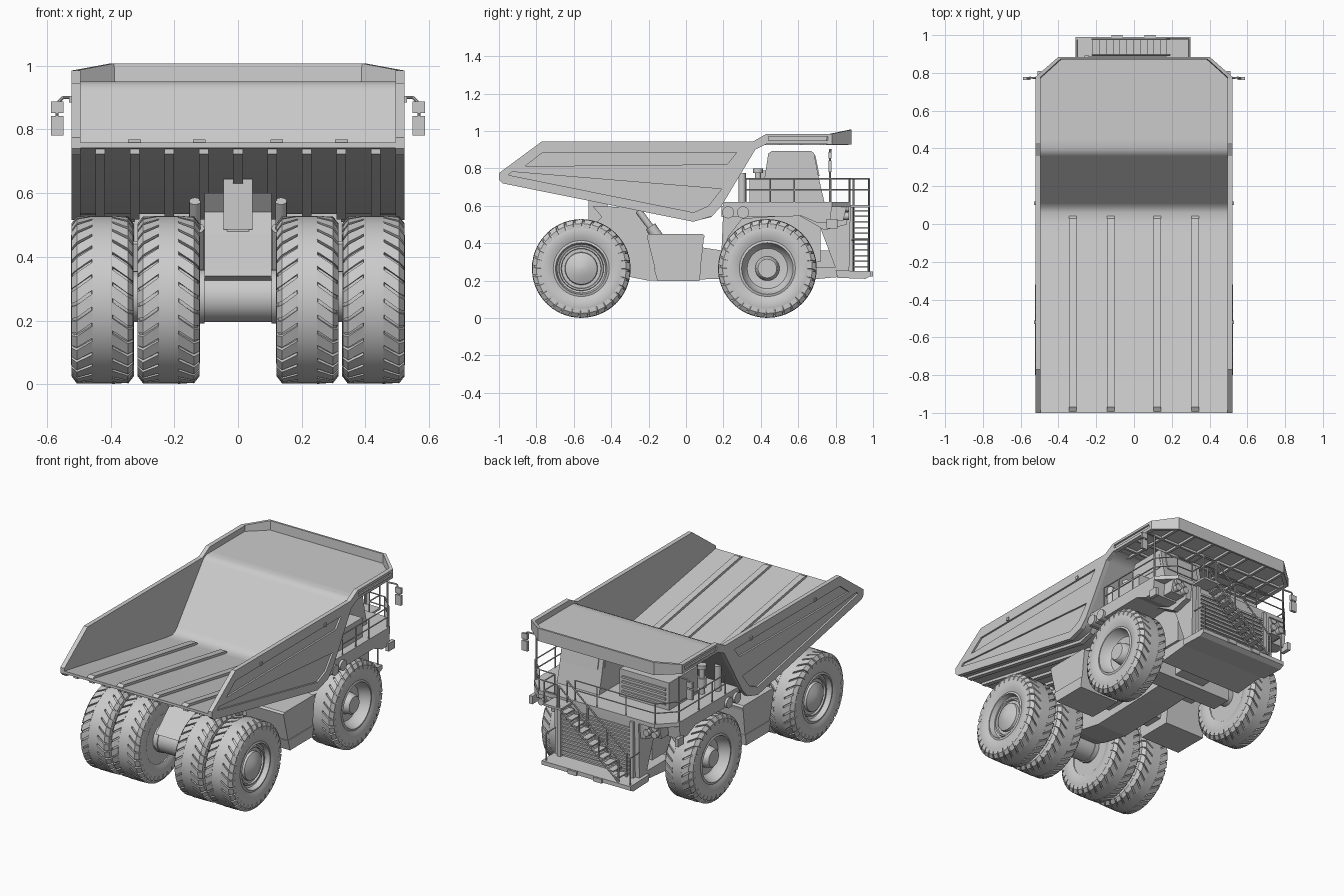
import bpy, bmesh, math
from mathutils import Vector, Matrix

if "Cube" in bpy.data.objects:
    bpy.data.objects.remove(bpy.data.objects["Cube"])


def finish(name, bm, smooth=False):
    bmesh.ops.recalc_face_normals(bm, faces=bm.faces[:])
    me = bpy.data.meshes.new(name)
    bm.to_mesh(me)
    bm.free()
    o = bpy.data.objects.new(name, me)
    bpy.context.collection.objects.link(o)
    if smooth:
        bpy.ops.object.select_all(action='DESELECT')
        o.select_set(True)
        bpy.context.view_layer.objects.active = o
        bpy.ops.object.shade_smooth_by_angle(angle=math.radians(35))
    return o


def add_prism(bm, pts, a, b, axis='x'):
    """Extrude a (y,z) profile along x, or an (x,y) outline along z."""
    put = (lambda p, t: (t, p[0], p[1])) if axis == 'x' else (lambda p, t: (p[0], p[1], t))
    A = [bm.verts.new(put(p, a)) for p in pts]
    B = [bm.verts.new(put(p, b)) for p in pts]
    bm.faces.new(A)
    bm.faces.new(B[::-1])
    for i in range(len(pts)):
        j = (i + 1) % len(pts)
        bm.faces.new((A[i], A[j], B[j], B[i]))


def prism(name, pts, spans, axis='x', smooth=False):
    bm = bmesh.new()
    for a, b in spans:
        add_prism(bm, pts, a, b, axis)
    return finish(name, bm, smooth)


def boxes(name, items):
    bm = bmesh.new()
    for x0, x1, y0, y1, z0, z1 in items:
        add_prism(bm, [(y0, z0), (y1, z0), (y1, z1), (y0, z1)], x0, x1)
    return finish(name, bm)


def rods(name, segs, r, n=8):
    bm = bmesh.new()
    for p, q in segs:
        p, q = Vector(p), Vector(q)
        m = Matrix.Translation((p + q) / 2) @ (q - p).to_track_quat('Z', 'Y').to_matrix().to_4x4()
        bmesh.ops.create_cone(bm, cap_ends=True, segments=n, radius1=r, radius2=r,
                              depth=(q - p).length, matrix=m)
    return finish(name, bm, True)


def lathe(bm, prof, c, s, n=56):
    """Revolve (x,r) points round an x-parallel axle through c."""
    rings = [[bm.verts.new((c[0] + s * x, c[1] + r * math.cos(i * math.tau / n),
                            c[2] + r * math.sin(i * math.tau / n))) for i in range(n)] for x, r in prof]
    for A, B in zip(rings, rings[1:]):
        for i in range(n):
            j = (i + 1) % n
            bm.faces.new((A[i], A[j], B[j], B[i]))
    return rings


# ---- wheels
R = 0.265
HALF = [(.032, .263), (.033, .252), (.08, .25), (.092, .235), (.098, .2), (.094, .17), (.085, .148)]
TYRE = [(-x, r) for x, r in HALF[::-1]] + HALF
REAR_RIM = [(-.08, .15), (.085, .152), (.09, .138), (.06, .13), (.055, .12), (.066, .117), (.066, .108),
            (.055, .105), (.055, .088), (.07, .085), (.088, .045), (.096, .008)]
FRONT_RIM = [(-.08, .15), (.085, .152), (.09, .138), (.04, .122), (.025, .108), (.02, .065),
             (.065, .057), (.072, .05), (.072, .01)]


def wheel(name, x, y, s, rim):
    c = (x, y, R)
    bm = bmesh.new()
    lathe(bm, TYRE, c, s)
    N = 32
    for side in (1, -1):                      # slanted tread lugs
        for k in range(N):
            base = k * math.tau / N + (side > 0) * math.pi / N
            rows = []
            for lx, r, sh in ((.03, R - .001, 0), (.08, R - .003, .14), (.097, .24, .17)):
                rows.append([bm.verts.new((c[0] + side * lx, c[1] + rr * math.cos(base + sh + d),
                                           c[2] + rr * math.sin(base + sh + d)))
                             for d, rr in ((-.077, r), (.077, r), (.077, r - .025), (-.077, r - .025))])
            for A, B in zip(rows, rows[1:]):
                for i in range(4):
                    bm.faces.new((A[i], A[(i + 1) % 4], B[(i + 1) % 4], B[i]))
            bm.faces.new(rows[0])
            bm.faces.new(rows[2][::-1])
    finish(name + "_tyre", bm, True)
    bm = bmesh.new()
    rings = lathe(bm, rim, c, s, 32)
    bm.faces.new(rings[0])
    bm.faces.new(rings[-1])
    finish(name + "_rim", bm, True)


for s, side in ((1, "right"), (-1, "left")):
    wheel("rear_outer_" + side, s * .426, -.56, s, REAR_RIM)
    wheel("rear_inner_" + side, s * .218, -.56, s, REAR_RIM)
    wheel("front_" + side, s * .424, .435, s, FRONT_RIM)

# ---- dump body: floor, front wall, side plates with recessed panels
prism("body_floor", [(-1, .758), (0, .585), (.06, .578), (.09, .59), (.11, .61), (.36, .925), (.375, .94), (.40, .95),
                     (.45, .95), (.45, .935), (.42, .93), (.37, .90), (.19, .60), (.13, .55), (.04, .535), (-.98, .738),
                     (-1, .742)], [(-.5, .5)], smooth=True)
side_profile = [(-1, .775), (-.77, .945), (.36, .945), (.43, .985), (.78, .985), (.78, .93), (.43, .93),
                (.37, .90), (.19, .60), (.14, .545), (.04, .515), (-.98, .72), (-1, .74)]
recesses = [[(-.86, .812), (-.77, .882), (.27, .885), (.22, .822)],
            [(-.95, .765), (-.93, .782), (.19, .69), (.12, .60), (.04, .565)],
            [(.44, .945), (.44, .97), (.76, .97), (.76, .945)]]
for s, side in ((1, "right"), (-1, "left")):
    plate = prism("body_side_" + side, side_profile, [(s * .495, s * .522)])
    cut = prism("panel_cutter", recesses[0], [(s * .511, s * .55)])
    bm = bmesh.new()
    for r in recesses:
        add_prism(bm, r, s * .511, s * .55)
    bmesh.ops.recalc_face_normals(bm, faces=bm.faces[:])
    bm.to_mesh(cut.data)
    bm.free()
    cut.hide_render = True
    mod = plate.modifiers.new("panels", 'BOOLEAN')
    mod.object, mod.operation = cut, 'DIFFERENCE'
    bpy.context.view_layer.objects.active = plate
    bpy.ops.object.modifier_apply(modifier=mod.name)
    bpy.data.objects.remove(cut)
    boxes("body_lamps_" + side, [(s * .51, s * .53, y, y + .018, .885, .905) for y in (-.53, .1)])

prism("floor_wear_bars", [(-.995, .755), (-.97, .768), (.03, .595), (.05, .57)],
      [(x - .02, x + .02) for x in (-.325, -.122, .122, .325)])
prism("body_under_ribs", [(-.98, .742), (-.98, .722), (.04, .517), (.135, .54), (.355, .895), (.345, .89), (.11, .57),
                          (.04, .55)], [(x - .015, x + .015) for x in [i * .108 for i in range(-4, 5)]])

# ---- canopy with raised lip and underside ribs
outline = [(-.52, .40), (.52, .40), (.52, .78), (.4, .885), (-.4, .885), (-.52, .78)]
prism("canopy_plate", outline, [(.94, .95)], 'z')
bm = bmesh.new()
path = [(.52, .76, .985), (.52, .78, .985), (.4, .885, 1.007), (-.4, .885, 1.007), (-.52, .78, .985), (-.52, .76, .985)]
rows = [[bm.verts.new(v) for v in ((x, y, .928), (x, y, z), (x * .972, y - .012, z), (x * .965, y - .016, .93))]
        for x, y, z in path]
for A, B in zip(rows, rows[1:]):
    for i in range(4):
        bm.faces.new((A[i], A[(i + 1) % 4], B[(i + 1) % 4], B[i]))
bm.faces.new(rows[0])
bm.faces.new(rows[-1])
finish("canopy_lip", bm)
boxes("canopy_ribs", [(x - .008, x + .008, .42, .87, .926, .942) for x in (-.4, -.27, -.13, 0, .13, .27, .4)]
      + [(-.5, .5, y, y + .014, .926, .942) for y in (.5, .61, .72)])

# ---- chassis
prism("main_frame", [(-.66, .34), (-.64, .36), (-.52, .47), (-.45, .54), (-.5, .60), (-.28, .59), (-.2, .53), (-.19, .42),
                     (.2, .36), (.8, .36), (.8, .24), (.2, .21), (-.2, .2), (-.4, .24)], [(-.105, .105)])
boxes("rear_pivot_block", [(-.046, .046, -.52, -.42, .485, .645), (-.035, .035, -.51, -.4, .47, .5)])
rods("rear_axle", [((-.34, -.56, .275), (.34, -.56, .275))], .08, 32)
rods("axle_flanges", [((s * .105, -.56, .275), (s * .125, -.56, .275)) for s in (1, -1)], .085, 32)
rods("front_axle", [((-.42, .435, R), (.42, .435, R))], .055, 20)
boxes("cross_beams", [(-.3, .3, .37, .5, .2, .3), (-.3, .3, -.1, .02, .25, .36)])
prism("side_tanks", [(-.21, .44), (-.2, .45), (.09, .45), (.1, .44), (.095, .42), (.07, .2), (-.15, .2)],
      [(.19, .46), (-.46, -.19)])
prism("tank_skids", [(-.172, .265), (.08, .265), (.072, .198), (-.152, .198)], [(.186, .465), (-.465, -.186)])
for s, side in ((1, "right"), (-1, "left")):
    rods("hoist_barrel_" + side, [((s * .135, -.1, .36), (s * .135, -.19, .49))], .03, 16)
    rods("hoist_piston_" + side, [((s * .135, -.14, .42), (s * .135, -.255, .575))], .018, 16)

# ---- front body: engine bay, radiator, fenders, bumper
boxes("engine_bay", [(-.27, .27, .2, .72, .3, .6)])
prism("radiator_housing", [(.6, .6), (.88, .6), (.872, .24), (.81, .24), (.70, .53)], [(-.29, .29)])
boxes("radiator_slats", [(-.24, .24, .865, .888, z * .025 + .27, z * .025 + .282) for z in range(12)]
      + [(x - .012, x + .012, .865, .893, .25, .6) for x in (-.25, .25)])
prism("deck", [(.5, .2), (.5, .78), (.4, .88), (-.4, .88), (-.5, .78), (-.5, .2)], [(.595, .62)], 'z')
prism("fenders", [(.2, .6), (.19, .36), (.23, .44), (.3, .53), (.6, .55), (.69, .5), (.74, .47), (.86, .5), (.87, .6)],
      [(.27, .325), (-.325, -.27)])
prism("fender_tops", [(.19, .6), (.19, .54), (.62, .545), (.70, .51), (.77, .51), (.78, .6)],
      [(.32, .5), (-.5, -.32)])
prism("lamp_panels", [(.75, .6), (.75, .52), (.84, .52), (.86, .6)], [(.3, .42), (-.42, -.3)])
prism("bumper", [(.8, .255), (.99, .25), (.99, .225), (.96, .21), (.81, .215)], [(-.31, .3)])
boxes("bumper_pads", [(x - .03, x + .03, .985, 1.0, .222, .248) for x in (-.09, .085)])
prism("lower_guard", [(.56, .27), (.82, .27), (.82, .22), (.6, .2)], [(-.29, .29)])
rods("headlights", [((s * x, .83, z), (s * x, .872, z)) for s in (1, -1) for x in (.335, .39) for z in (.545, .588)], .02, 16)
rods("side_filters", [((s * .42, y, .565), (s * .515, y, .565)) for s in (1, -1) for y in (.225, .305)], .032, 18)
boxes("side_lamp_box", [(s * .49, s * .512, .75, .81, .48, .53) for s in (1, -1)])

# ---- cab and deck equipment
prism("cab", [(.38, .62), (.74, .62), (.71, .75), (.685, .88), (.67, .893), (.46, .893), (.44, .88), (.42, .75)],
      [(.08, .37)])
prism("cab_windows", [(.45, .77), (.69, .77), (.67, .865), (.46, .865)], [(.365, .373), (.077, .085)])
prism("windscreen", [(.70, .76), (.714, .76), (.692, .87), (.67, .87)], [(.11, .34)])
boxes("cab_side_box", [(.37, .45, .34, .58, .62, .74)])
boxes("electrical_cabinet", [(-.36, -.02, .4, .68, .62, .79)])
boxes("cabinet_louvres", [(-.34, -.04, .67, .69, z, z + .012) for z in (.65, .68, .71, .74)])
rods("air_intakes", [((s * .43, .30, .62), (s * .43, .30, .775)) for s in (1, -1)], .02, 16)
rods("exhausts", [((s * .38, .385, .62), (s * .38, .385, .80)) for s in (1, -1)], .016, 16)
rods("exhaust_caps", [((s * .38, .385, .775), (s * .38, .385, .80)) for s in (1, -1)]
     + [((s * .38, .385, .66), (s * .38, .385, .72)) for s in (1, -1)], .026, 16)


# ---- handrails, stairs, mirrors
def handrail(name, path):
    segs = [((x, y, .6), (x, y, .745)) for x, y in path]
    for (a, b), (c, d) in zip(path, path[1:]):
        segs += [((a, b, z), (c, d, z)) for z in (.685, .745)]
    rods(name, segs, .004, 6)


handrail("handrail_right", [(.495, .32), (.495, .45), (.495, .58), (.495, .775), (.4, .872), (.29, .875),
                            (.29, .98), (.2, .98)])
handrail("handrail_left", [(-.495, .32), (-.495, .45), (-.495, .58), (-.495, .775), (-.4, .872), (-.2, .875),
                           (0, .875), (.15, .875)])
boxes("stair_landing", [(.17, .29, .88, .985, .592, .605)])
boxes("stair_treads", [(-.22 + i * .036, -.18 + i * .036, .895, .975, .27 + i * .03, .278 + i * .03) for i in range(11)])
stairs = []
for y in (.895, .978):
    stairs += [((-.22, y, .25 + h), (.19, y, .6 + h)) for h in (0, .14)]
    stairs += [((-.22 + t * .41, y, .25 + t * .35), (-.22 + t * .41, y, .39 + t * .35)) for t in (0, .33, .66, 1)]
rods("stair_rails", stairs, .005, 6)
rods("bumper_posts", [((x, .975, .24), (x, .975, .42)) for x in (-.3, .28)]
     + [((x, .975, .42), (x, .885, .42)) for x in (-.3, .28)], .004, 6)
for s, side in ((1, "right"), (-1, "left")):
    rods("mirror_arm_" + side, [((s * .49, .77, .6), (s * .49, .77, .9)), ((s * .49, .77, .9), (s * .55, .775, .9)),
                                ((s * .55, .775, .9), (s * .568, .77, .88)), ((s * .568, .77, .88), (s * .568, .77, .79))], .005, 8)
    boxes("mirror_" + side, [(s * .548, s * .587, .762, .778, .78, .842), (s * .548, s * .587, .762, .778, .852, .887)])
